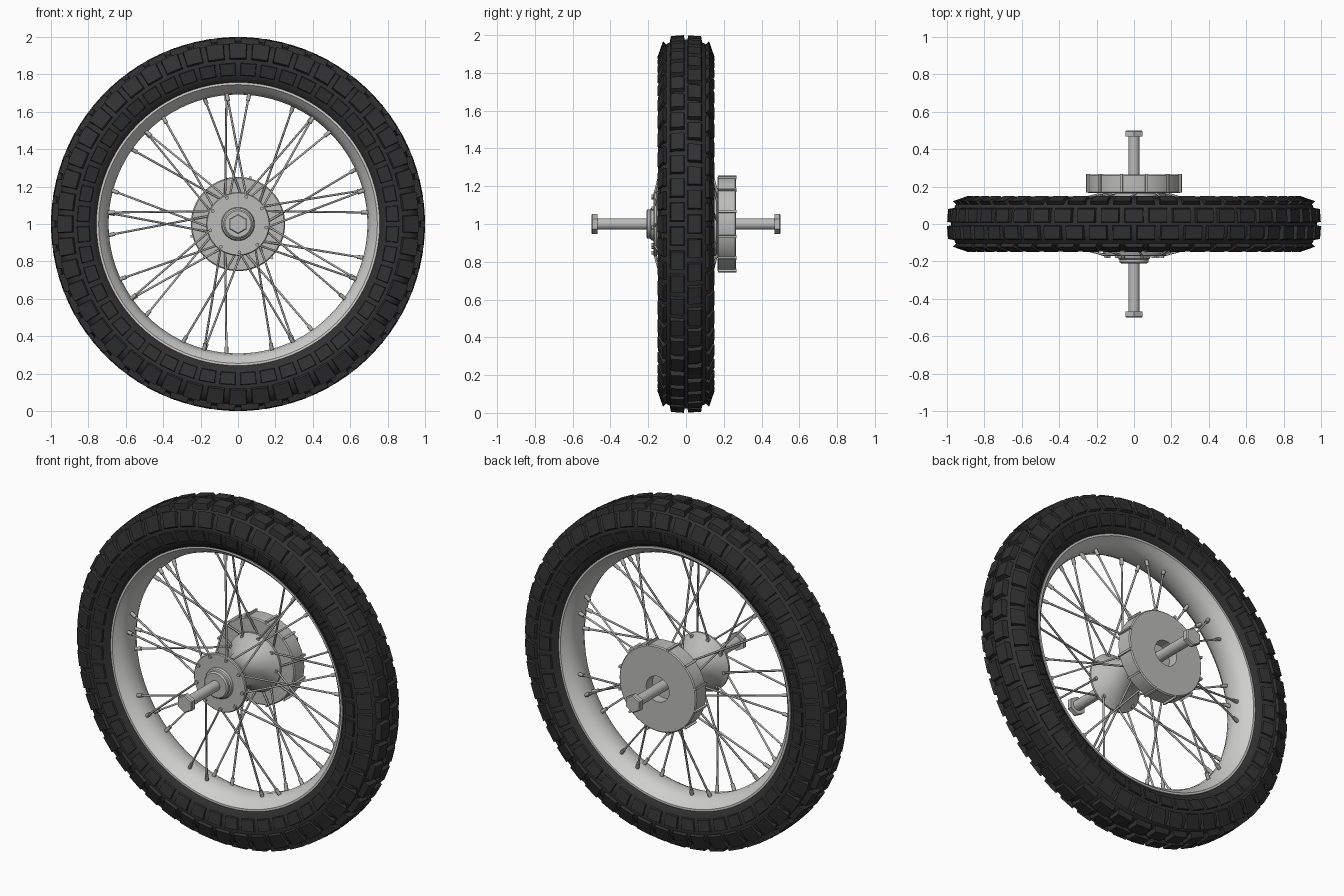
import bpy, bmesh, math
from mathutils import Vector

if "Cube" in bpy.data.objects:
    bpy.data.objects.remove(bpy.data.objects["Cube"])


def material(name, r, g, b):
    m = bpy.data.materials.new(name)
    m.diffuse_color = (r, g, b, 1)
    m.use_nodes = True
    m.node_tree.nodes["Principled BSDF"].inputs["Base Color"].default_value = m.diffuse_color
    return m


RUBBER = material("black_rubber", 0.03, 0.03, 0.03)
RIM = material("bright_alloy", 0.62, 0.62, 0.61)
HUB = material("hub_metal", 0.5, 0.5, 0.49)
SPOKE = material("spoke_steel", 0.42, 0.42, 0.41)


def pt(angle, r, y):
    """Point around the wheel axis, which runs along y at z = 1."""
    return Vector((r * math.cos(angle), y, 1 + r * math.sin(angle)))


def finish(name, bm, mat, smooth=None):
    bmesh.ops.remove_doubles(bm, verts=bm.verts, dist=1e-5)
    bmesh.ops.recalc_face_normals(bm, faces=bm.faces)
    me = bpy.data.meshes.new(name)
    bm.to_mesh(me)
    bm.free()
    me.materials.append(mat)
    ob = bpy.data.objects.new(name, me)
    bpy.context.collection.objects.link(ob)
    if smooth:
        bpy.ops.object.select_all(action='DESELECT')
        ob.select_set(True)
        bpy.context.view_layer.objects.active = ob
        bpy.ops.object.shade_smooth_by_angle(angle=math.radians(smooth))
    return ob


def revolve(name, profile, mat, n=64, closed=False, smooth=35, start=0.0):
    """Lathe a list of (radius, y) points about the wheel axis."""
    bm = bmesh.new()
    rings = [[bm.verts.new(pt(start + 2 * math.pi * i / n, r, y)) for r, y in profile]
             for i in range(n)]
    m = len(profile)
    for i in range(n):
        a, b = rings[i], rings[(i + 1) % n]
        for j in range(m if closed else m - 1):
            k = (j + 1) % m
            if profile[j][0] == 0:
                a0 = [a[j], a[k], b[k]]
            elif profile[k][0] == 0:
                a0 = [a[j], a[k], b[j]]
            else:
                a0 = [a[j], a[k], b[k], b[j]]
            bm.faces.new(a0)
    return finish(name, bm, mat, smooth)


def rod(bm, a, b, radius, n=6):
    """Capped cylinder between two points."""
    d = (b - a)
    u = d.orthogonal().normalized()
    v = d.normalized().cross(u)
    ends = []
    for c in (a, b):
        ends.append([bm.verts.new(c + radius * (u * math.cos(t) + v * math.sin(t)))
                     for t in (2 * math.pi * i / n for i in range(n))])
    for i in range(n):
        j = (i + 1) % n
        bm.faces.new((ends[0][i], ends[0][j], ends[1][j], ends[1][i]))
    bm.faces.new(ends[0])
    bm.faces.new(ends[1])


def mirrored(half):
    """Half profile ending on the centre plane, mirrored in y."""
    return half + [(r, -y) for r, y in reversed(half[:-1])]


# Tyre carcass
revolve("tyre", mirrored([(0.745, 0.085), (0.76, 0.105), (0.785, 0.122), (0.825, 0.135),
                          (0.875, 0.138), (0.92, 0.128), (0.955, 0.1), (0.973, 0.06),
                          (0.978, 0.0)]), RUBBER, n=96, closed=True)

# Tread blocks: inner edge, outer edge as (base r, base y, top r, top y), plus phase
COUNT = 48
ROWS = [((0.965, 0.008, 1.0, 0.010), (0.95, 0.088, 0.995, 0.080), 0.0),
        ((0.945, 0.098, 0.968, 0.122), (0.875, 0.130, 0.888, 0.150), 0.5),
        ((0.862, 0.130, 0.858, 0.148), (0.792, 0.117, 0.797, 0.135), 0.0)]
bm = bmesh.new()
pitch = 2 * math.pi / COUNT
for side in (1, -1):
    for e0, e1, phase in ROWS:
        shift = phase + (0.5 if side < 0 else 0.0)
        for i in range(COUNT):
            c = (i + shift) * pitch
            hb, ht = pitch * 0.41, pitch * 0.36
            base = [bm.verts.new(pt(c + s * hb, e[0], side * e[1]))
                    for e, s in ((e0, -1), (e0, 1), (e1, 1), (e1, -1))]
            top = [bm.verts.new(pt(c + s * ht, e[2], side * e[3]))
                   for e, s in ((e0, -1), (e0, 1), (e1, 1), (e1, -1))]
            bm.faces.new(top)
            bm.faces.new(base)
            for j in range(4):
                k = (j + 1) % 4
                bm.faces.new((base[j], base[k], top[k], top[j]))
finish("tread_blocks", bm, RUBBER)

# Rim
revolve("rim", mirrored([(0.757, 0.108), (0.745, 0.108), (0.735, 0.095), (0.715, 0.075),
                         (0.70, 0.045), (0.692, 0.0)])
        + [(0.72, -0.04), (0.757, -0.095), (0.757, 0.095), (0.72, 0.04)][:2]
        + [(0.757, 0.095)], RIM, n=96, closed=True, smooth=50)

# Hub barrel with two spoke flanges
revolve("hub", [(0, -0.172), (0.165, -0.172), (0.17, -0.167), (0.17, -0.156), (0.155, -0.145),
                (0.125, -0.105), (0.1, -0.06), (0.09, 0.0), (0.1, 0.06), (0.125, 0.105),
                (0.155, 0.14), (0.17, 0.15), (0.17, 0.162), (0.15, 0.175), (0, 0.175)], HUB)

# Front bearing boss
revolve("bearing_boss", [(0, -0.17), (0.09, -0.17), (0.085, -0.185), (0.078, -0.19),
                         (0.078, -0.203), (0.07, -0.21), (0, -0.21)], HUB, n=48)

# Brake drum with open centre
revolve("brake_drum", [(0, 0.205), (0.075, 0.205), (0.075, 0.265), (0.246, 0.265),
                       (0.252, 0.259), (0.252, 0.172), (0.246, 0.166), (0, 0.166)], HUB)

# Cooling ribs around the drum
bm = bmesh.new()
for i in range(12):
    c = math.radians(15 + 30 * i)
    w = 0.024
    corners = [[bm.verts.new(pt(c + s * w, r, y)) for s, r in
                ((-1, 0.245), (1, 0.245), (1, 0.263), (-1, 0.263))] for y in (0.169, 0.268)]
    bm.faces.new(corners[0])
    bm.faces.new(corners[1])
    for j in range(4):
        k = (j + 1) % 4
        bm.faces.new((corners[0][j], corners[0][k], corners[1][k], corners[1][j]))
finish("drum_ribs", bm, HUB)

# Axle and hexagonal ends
revolve("axle", [(0, -0.48), (0.03, -0.48), (0.03, 0.48), (0, 0.48)], HUB, n=32)
for name, s in (("front_axle_nut", -1), ("rear_axle_nut", 1)):
    revolve(name, [(0, s * 0.468), (0.054, s * 0.468), (0.054, s * 0.494), (0.048, s * 0.5),
                   (0, s * 0.5)], HUB, n=6, smooth=None, start=math.pi / 2)

# Crossed spokes and their nipples: nine pairs per flange
spokes, nipples = bmesh.new(), bmesh.new()
for side, first in ((-1, 30), (1, 0)):
    for i in range(9):
        for lean in (-1, 1):
            hole = math.radians(first + 40 * i + 3 * lean)
            end = math.radians(first + 40 * i + 25 * lean)
            a = pt(hole, 0.152, side * (0.158 + 0.012 * lean))
            b = pt(end, 0.705, side * 0.03)
            rod(spokes, a, b, 0.0058)
            rod(nipples, b, b + (a - b).normalized() * 0.045, 0.0105, 8)
            rod(nipples, a + Vector((0, 0.012, 0)), a - Vector((0, 0.012, 0)), 0.01, 8)
finish("spokes", spokes, SPOKE, 65)
finish("spoke_nipples", nipples, SPOKE, 50)
